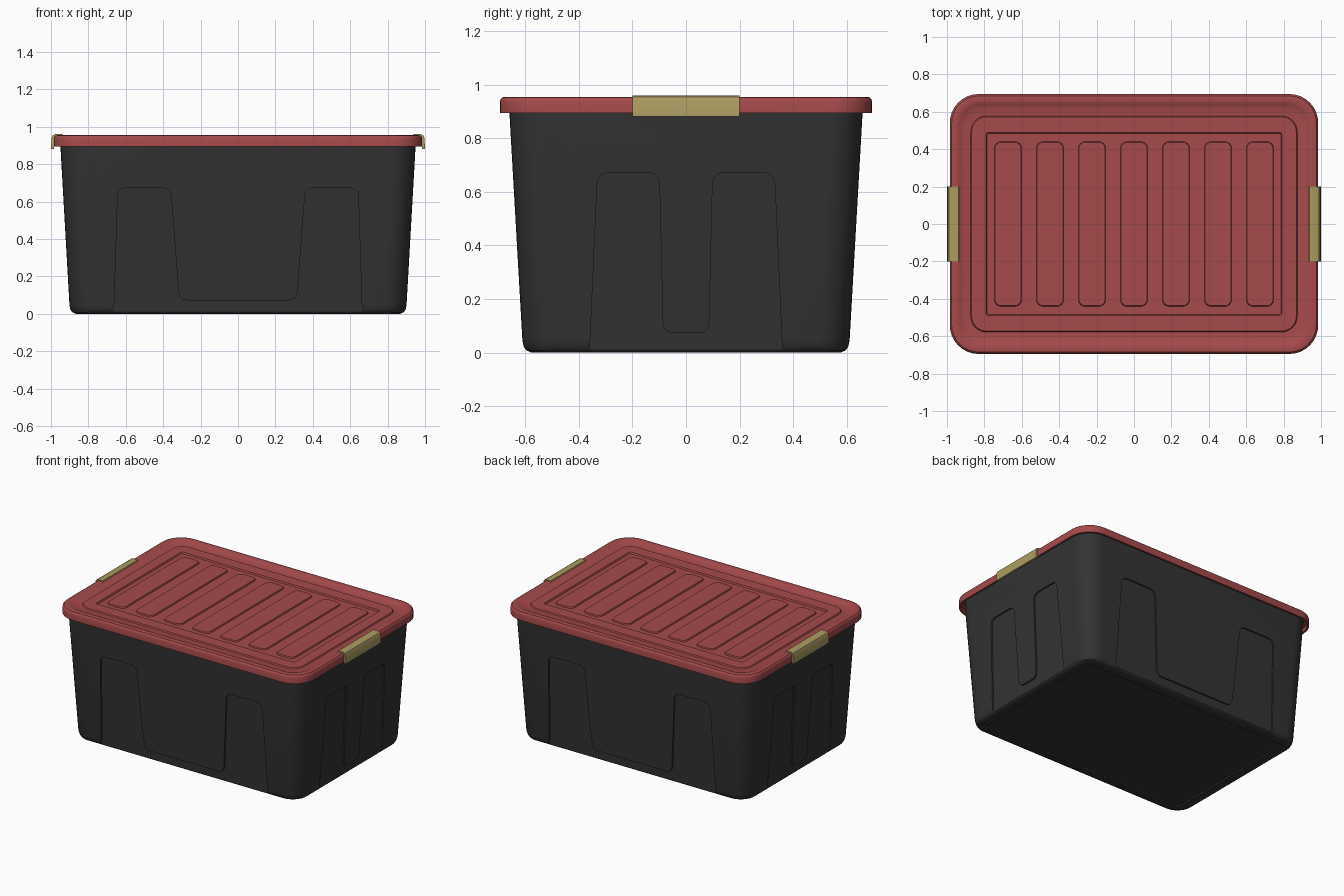
import bpy, bmesh, math
from mathutils import Vector

if "Cube" in bpy.data.objects:
    bpy.data.objects.remove(bpy.data.objects["Cube"])


def material(name, rgb):
    m = bpy.data.materials.new(name)
    m.diffuse_color = (*rgb, 1)
    m.use_nodes = True
    m.node_tree.nodes["Principled BSDF"].inputs["Base Color"].default_value = m.diffuse_color
    return m


BLACK = material("charcoal plastic", (0.033, 0.033, 0.033))
RED = material("brick red plastic", (0.38, 0.068, 0.071))
GOLD = material("mustard plastic", (0.41, 0.33, 0.12))


def finish(bm, name, mat=None):
    bmesh.ops.recalc_face_normals(bm, faces=bm.faces)
    me = bpy.data.meshes.new(name)
    bm.to_mesh(me)
    bm.free()
    ob = bpy.data.objects.new(name, me)
    bpy.context.collection.objects.link(ob)
    if mat:
        me.materials.append(mat)
    return ob


def smooth(ob):
    bpy.ops.object.select_all(action='DESELECT')
    ob.select_set(True)
    bpy.context.view_layer.objects.active = ob
    bpy.ops.object.shade_smooth_by_angle(angle=math.radians(32))


def rounded_rect(hx, hy, r, z, n=8):
    pts = []
    for k, (sx, sy) in enumerate(((1, 1), (-1, 1), (-1, -1), (1, -1))):
        for i in range(n + 1):
            a = math.pi / 2 * (k + i / n)
            pts.append((sx * (hx - r) + r * math.cos(a), sy * (hy - r) + r * math.sin(a), z))
    return pts


def loft(bm, rings, cx=0):
    """Skin rounded rectangles (half x, half y, radius, z) and cap both ends."""
    loops = [[bm.verts.new((x + cx, y, z)) for x, y, z in rounded_rect(*r)] for r in rings]
    for a, b in zip(loops, loops[1:]):
        for i in range(len(a)):
            j = (i + 1) % len(a)
            bm.faces.new((a[i], a[j], b[j], b[i]))
    bm.faces.new(loops[0])
    bm.faces.new(loops[-1])


def round_corners(pts, r, n=5):
    out = []
    for i, p in enumerate(pts):
        p, a, b = Vector(p), Vector(pts[i - 1]), Vector(pts[(i + 1) % len(pts)])
        if p.y < 0:
            out.append(p)
            continue
        s, e = p + (a - p).normalized() * r, p + (b - p).normalized() * r
        for k in range(n + 1):
            t = k / n
            out.append(s * (1 - t) ** 2 + p * 2 * t * (1 - t) + e * t * t)
    return out


# Hollow tapered tub with rounded bottom edge and shallow recess underneath
bm = bmesh.new()
loft(bm, [(.815, .525, .02, .008), (.82, .53, .02, 0), (.868, .578, .10, 0),
          (.886, .596, .11, .008), (.896, .606, .12, .022), (.901, .611, .12, .045),
          (.951, .661, .13, .922), (.925, .635, .11, .922), (.87, .58, .10, .04)])
tub = finish(bm, "tub_body", BLACK)

# U-shaped recesses following the slope of each wall
SLOPE, DEPTH = .05 / .877, .011
front_half = [(.665, -.05), (.642, .672), (.36, .672), (.315, .072)]
side_half = [(.362, -.05), (.33, .672), (.1, .672), (.086, .072)]
bm = bmesh.new()
for half, base, turns in ((front_half, .611, (0, 2)), (side_half, .901, (1, 3))):
    outline = round_corners(half + [(-u, z) for u, z in reversed(half)], .045)
    for k in turns:
        c, s = round(math.cos(k * math.pi / 2)), round(math.sin(k * math.pi / 2))
        layers = []
        for off in (-DEPTH, .06):
            layer = []
            for u, z in outline:
                y = -(base + (z - .045) * SLOPE + off)
                layer.append(bm.verts.new((u * c - y * s, u * s + y * c, z)))
            layers.append(layer)
        a, b = layers
        for i in range(len(a)):
            j = (i + 1) % len(a)
            bm.faces.new((a[i], a[j], b[j], b[i]))
        bm.faces.new(a)
        bm.faces.new(b)
cutter = finish(bm, "recess_cutter")
cutter.hide_render = True
mod = tub.modifiers.new("recesses", 'BOOLEAN')
mod.operation, mod.solver, mod.object = 'DIFFERENCE', 'EXACT', cutter
bpy.context.view_layer.objects.active = tub
bpy.ops.object.modifier_apply(modifier=mod.name)
bpy.data.objects.remove(cutter)
smooth(tub)

# Lid: hanging skirt, raised rolled rim, stepped plateau and sunken field
bm = bmesh.new()
loft(bm, [(.9, .6, .1, .924), (.972, .682, .145, .924), (.972, .682, .145, .895),
          (.985, .695, .155, .895), (.985, .695, .155, .936), (.982, .692, .152, .946),
          (.975, .685, .147, .953), (.963, .673, .14, .955), (.943, .653, .125, .955),
          (.93, .64, .115, .949), (.912, .622, .105, .941), (.873, .578, .085, .940),
          (.868, .573, .08, .948), (.79, .488, .008, .948), (.785, .483, .006, .938)])
smooth(finish(bm, "lid", RED))

# Seven long ribs across the lid
bm = bmesh.new()
for i in range(-3, 4):
    loft(bm, [(.073, .441, .035, .936), (.069, .437, .033, .947)], i * .2245)
smooth(finish(bm, "lid_ribs", RED))

# Latch clips wrapped over both ends of the rim
profile = [(.935, .953), (.938, .96), (.978, .96), (.99, .954), (.996, .942), (.997, .915),
           (1.0, .905), (1.0, .882), (.985, .882), (.984, .935), (.972, .952)]
for side, name in ((1, "right_clip"), (-1, "left_clip")):
    bm = bmesh.new()
    a, b = [[bm.verts.new((side * x, y, z)) for x, z in profile] for y in (-.2, .2)]
    for i in range(len(a)):
        j = (i + 1) % len(a)
        bm.faces.new((a[i], a[j], b[j], b[i]))
    bm.faces.new(a)
    bm.faces.new(b)
    smooth(finish(bm, name, GOLD))
